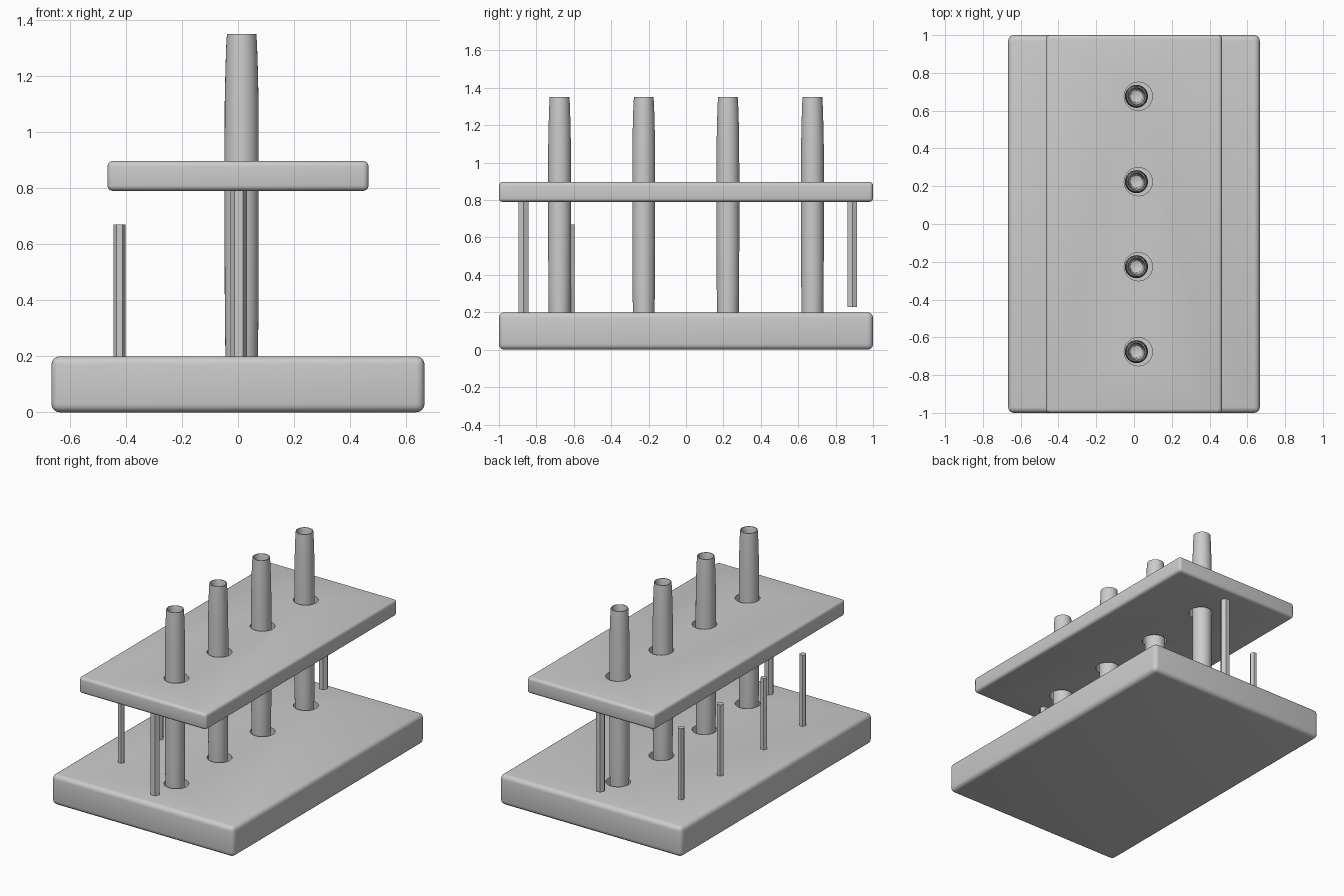
import bpy, bmesh, math

if "Cube" in bpy.data.objects:
    bpy.data.objects.remove(bpy.data.objects["Cube"])

TUBE_X, HOLE_X = 0.013, 0.023
TUBE_YS = (-0.676, -0.226, 0.224, 0.676)


def make_object(name, bm, smooth=True):
    bmesh.ops.recalc_face_normals(bm, faces=bm.faces[:])
    mesh = bpy.data.meshes.new(name)
    bm.to_mesh(mesh)
    bm.free()
    ob = bpy.data.objects.new(name, mesh)
    bpy.context.collection.objects.link(ob)
    select(ob)
    if smooth:
        bpy.ops.object.shade_smooth_by_angle(angle=math.radians(35))
    return ob


def select(ob):
    bpy.ops.object.select_all(action='DESELECT')
    ob.select_set(True)
    bpy.context.view_layer.objects.active = ob


def add_cylinder(bm, x, y, z0, z1, r, sides, spin=0.0):
    verts = bmesh.ops.create_cone(bm, cap_ends=True, segments=sides,
                                  radius1=r, radius2=r, depth=z1 - z0)['verts']
    for v in verts:
        a, b = v.co.x, v.co.y
        v.co.x = x + a * math.cos(spin) - b * math.sin(spin)
        v.co.y = y + a * math.sin(spin) + b * math.cos(spin)
        v.co.z += (z0 + z1) / 2


def board(name, half_x, z0, z1, bevel, hole_z0, hole_z1):
    """Rounded board with a row of round holes cut into it."""
    bm = bmesh.new()
    bmesh.ops.create_cube(bm, size=1)
    for v in bm.verts:
        v.co = (v.co.x * 2 * half_x, v.co.y * 2, z0 + (v.co.z + 0.5) * (z1 - z0))
    bmesh.ops.bevel(bm, geom=bm.edges[:], offset=bevel, segments=4,
                    profile=0.5, affect='EDGES')
    ob = make_object(name, bm, smooth=False)

    bm = bmesh.new()
    for y in TUBE_YS:
        add_cylinder(bm, HOLE_X, y, hole_z0, hole_z1, 0.075, 32)
    cutter = make_object(name + "_hole_cutter", bm, smooth=False)
    cutter.hide_render = True

    mod = ob.modifiers.new("holes", 'BOOLEAN')
    mod.operation = 'DIFFERENCE'
    mod.solver = 'EXACT'
    mod.object = cutter
    select(ob)
    bpy.ops.object.modifier_apply(modifier=mod.name)
    bpy.data.objects.remove(cutter)
    select(ob)
    bpy.ops.object.shade_smooth_by_angle(angle=math.radians(35))


def tube(name, x, y):
    """Hollow tapered tube spun from a (radius, height) profile."""
    profile = [(0, 0.10), (0.045, 0.10), (0.053, 0.115), (0.058, 0.20),
               (0.060, 0.35), (0.061, 0.60), (0.061, 0.85), (0.0605, 1.10),
               (0.058, 1.22), (0.055, 1.31), (0.0525, 1.35),
               (0.047, 1.35), (0.043, 1.335), (0.043, 1.25),
               (0.036, 0.50), (0.032, 0.17), (0, 0.16)]
    bm = bmesh.new()
    verts = [bm.verts.new((r, 0, z)) for r, z in profile]
    edges = [bm.edges.new(p) for p in zip(verts, verts[1:])]
    bmesh.ops.spin(bm, geom=verts + edges, cent=(0, 0, 0), axis=(0, 0, 1),
                   angle=2 * math.pi, steps=32, use_merge=False)
    bmesh.ops.remove_doubles(bm, verts=bm.verts[:], dist=1e-5)
    ob = make_object(name, bm)
    ob.location = (x, y, 0)


def hex_rod(name, x, y, z0, z1, r):
    bm = bmesh.new()
    # spin chosen so a vertex points along +x and a flat faces the front
    add_cylinder(bm, 0, 0, z0, z1, r, 6, math.pi / 2)
    if abs(max(v.co.x for v in bm.verts) - r) > 1e-4:
        for v in bm.verts:
            v.co.x, v.co.y = -v.co.y, v.co.x
    ob = make_object(name, bm)
    ob.location = (x, y, 0)


# Base with blind sockets, upper shelf with through holes
board("base", 0.666, 0.0, 0.20, 0.03, 0.10, 0.30)
board("shelf", 0.466, 0.79, 0.897, 0.02, 0.70, 1.00)

# Row of tubes
for i, y in enumerate(TUBE_YS):
    tube(f"tube_{i + 1}", TUBE_X, y)

# Posts under the shelf at each end (the rear one stops short of the base)
hex_rod("front_post", 0.003, -0.869, 0.19, 0.80, 0.03)
hex_rod("back_post", 0.003, 0.889, 0.228, 0.80, 0.03)

# Short drying pegs along the left edge
for i, y in enumerate((-0.615, -0.21, 0.245, 0.655)):
    hex_rod(f"drying_peg_{i + 1}", -0.423, y, 0.19, 0.67, 0.0215)
